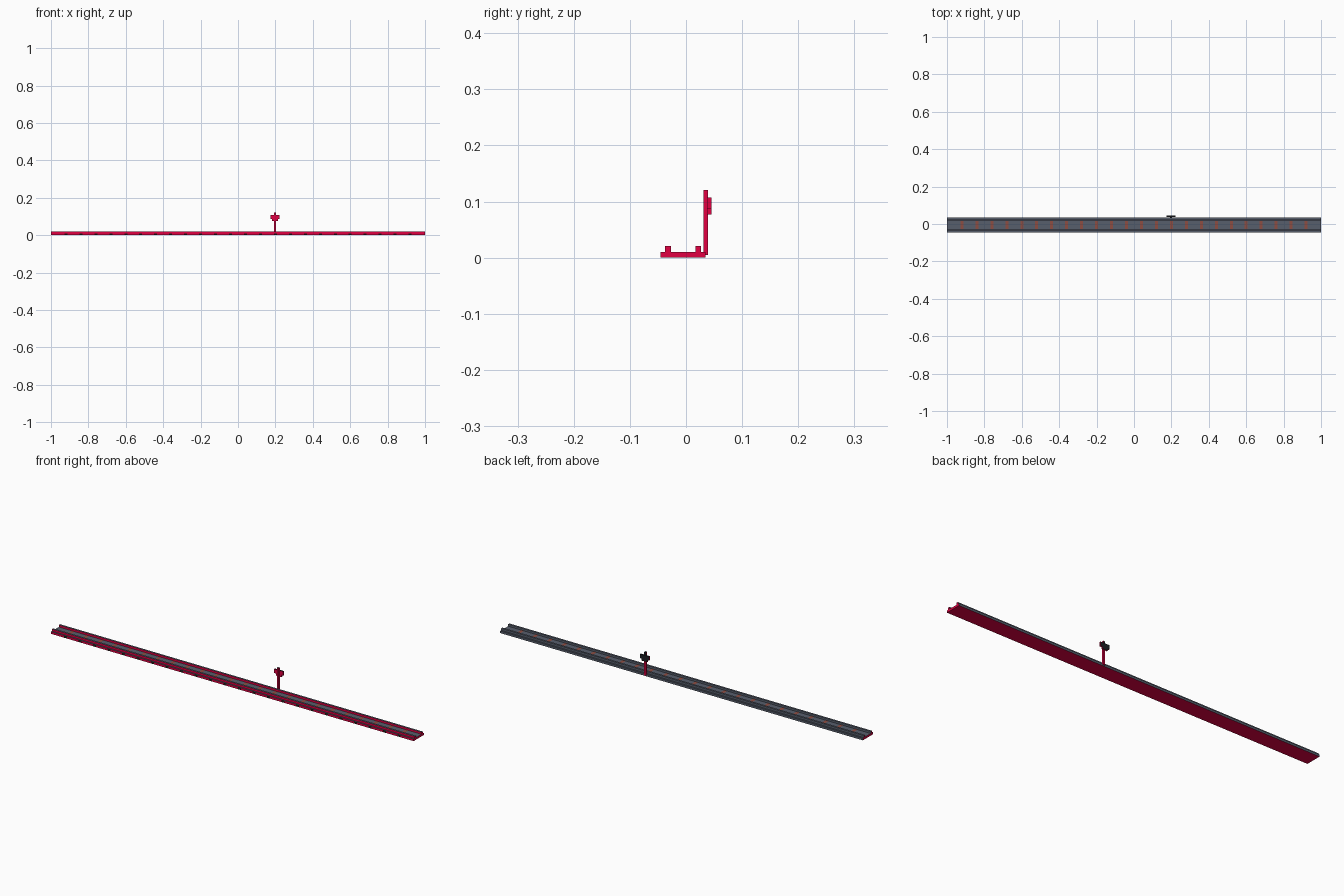
import bpy, bmesh

if "Cube" in bpy.data.objects:
    bpy.data.objects.remove(bpy.data.objects["Cube"])


def material(name, rgb):
    m = bpy.data.materials.new(name)
    m.diffuse_color = (*rgb, 1)
    m.use_nodes = True
    m.node_tree.nodes["Principled BSDF"].inputs["Base Color"].default_value = m.diffuse_color
    return m


RED = material("crimson", (0.75, 0.0, 0.055))
GREY = material("slate grey", (0.095, 0.112, 0.15))
BLACK = material("near black", (0.012, 0.013, 0.016))
BROWN = material("sleeper brown", (0.27, 0.075, 0.055))
DARK = material("dark sleeper end", (0.022, 0.009, 0.009))

SLEEPERS = [-0.92 + 0.08 * i for i in range(24)]
HALF = 0.008


def add_box(bm, x0, x1, y0, y1, z0, z1):
    verts = bmesh.ops.create_cube(bm, size=1)["verts"]
    for v in verts:
        v.co.x = x1 if v.co.x > 0 else x0
        v.co.y = y1 if v.co.y > 0 else y0
        v.co.z = z1 if v.co.z > 0 else z0


def cut(bm, point, normal):
    geom = bm.verts[:] + bm.edges[:] + bm.faces[:]
    bmesh.ops.bisect_plane(bm, geom=geom, plane_co=point, plane_no=normal)


def two_tone(f):
    """Top and back faces use the first material, all others the second."""
    return 0 if f.normal.z > 0.5 or f.normal.y > 0.5 else 1


def bed_tone(f):
    """Sleeper stripes inlaid in the bed between the rails and at its front."""
    c = f.calc_center_median()
    if any(abs(c.x - x) < HALF for x in SLEEPERS):
        if f.normal.z > 0.5 and -0.027 < c.y < 0.027:
            return 2
        if f.normal.y < -0.5:
            return 3
    return two_tone(f)


def post_tone(f):
    """Only the tip of the post is dark on its top and back."""
    return two_tone(f) if f.calc_center_median().z > 0.107 else 1


def part(name, boxes, mats, rule=two_tone, cuts=()):
    bm = bmesh.new()
    for b in boxes:
        add_box(bm, *b)
    for point, normal in cuts:
        cut(bm, point, normal)
    bm.normal_update()
    for f in bm.faces:
        f.material_index = rule(f)
    me = bpy.data.meshes.new(name)
    bm.to_mesh(me)
    bm.free()
    for m in mats:
        me.materials.append(m)
    ob = bpy.data.objects.new(name, me)
    bpy.context.collection.objects.link(ob)
    return ob


# Long flat track bed with inlaid sleepers
cuts = [((0, y, 0), (0, 1, 0)) for y in (-0.027, 0.027)]
cuts += [((x + s * HALF, 0, 0), (1, 0, 0)) for x in SLEEPERS for s in (-1, 1)]
part("track_bed", [(-1, 1, -0.045, 0.035, 0, 0.0105)],
     (GREY, RED, BROWN, DARK), bed_tone, cuts)

# Two rails
for name, y in (("front_rail", -0.032), ("back_rail", 0.022)):
    part(name, [(-1, 1, y - 0.005, y + 0.005, 0.0105, 0.0205)], (GREY, RED))

# Signal post beside the back rail
X = 0.198
part("signal_post", [(X - 0.005, X + 0.005, 0.031, 0.039, 0.005, 0.121)],
     (BLACK, RED), post_tone, [((0, 0, 0.107), (0, 0, 1))])

# Stepped sign plate mounted behind the post
part("signal_plate", [(X - 0.025, X + 0.025, 0.0375, 0.045, 0.087, 0.107),
                      (X - 0.015, X + 0.015, 0.0375, 0.045, 0.077, 0.087)], (BLACK, RED))
